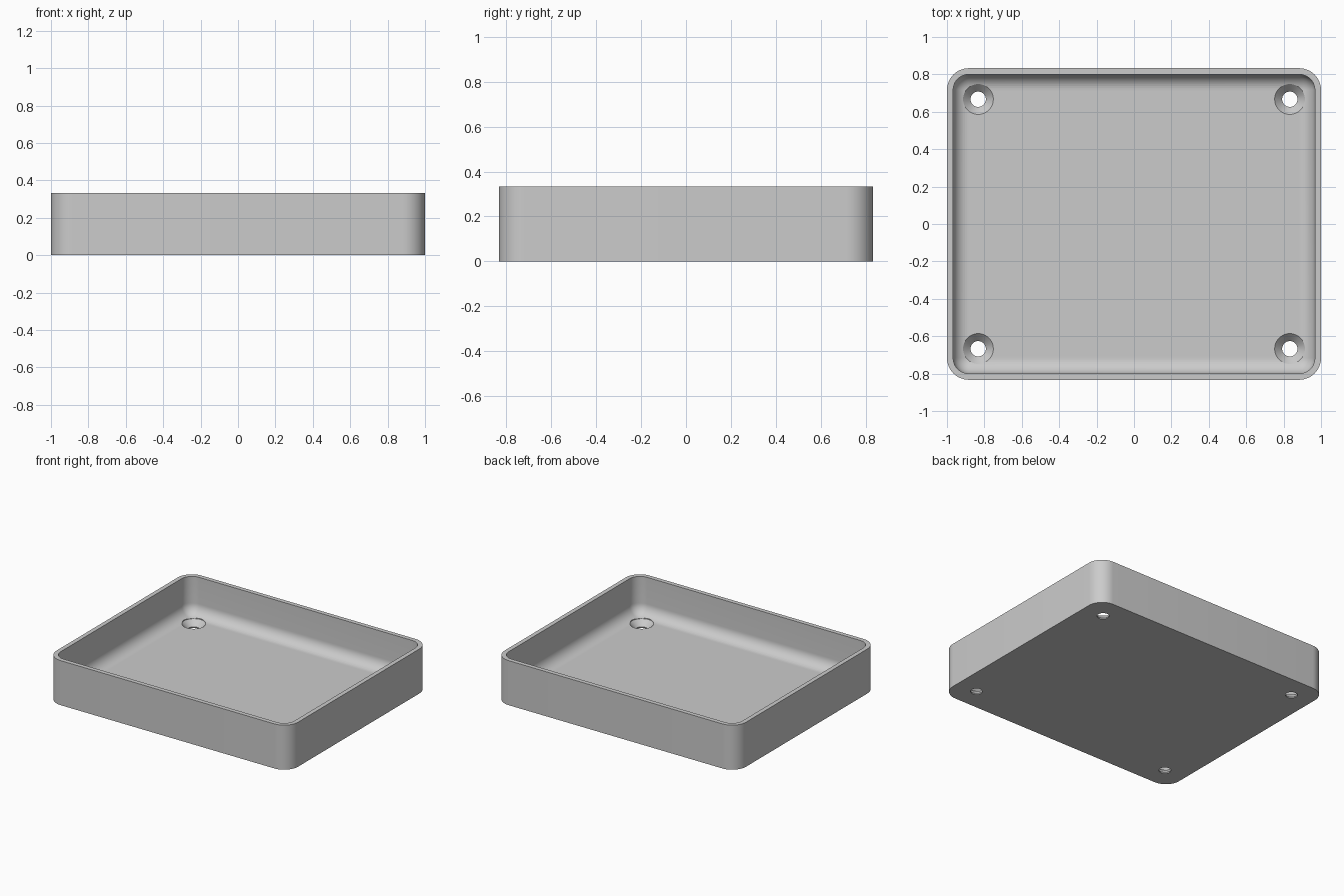
import bpy, bmesh, math

default = bpy.data.objects.get("Cube")
if default:
    bpy.data.objects.remove(default, do_unlink=True)

HALF_X, HALF_Y, HEIGHT = 1.0, 0.833, 0.333
CORNER, WALL, FLOOR = 0.117, 0.033, 0.05
FILLET = CORNER - WALL

grey = bpy.data.materials.new("plain grey")
grey.use_nodes = True
colour = (0.6, 0.6, 0.6, 1)
grey.diffuse_color = colour
grey.node_tree.nodes["Principled BSDF"].inputs["Base Color"].default_value = colour


def finish(name, bm):
    bmesh.ops.remove_doubles(bm, verts=bm.verts, dist=0.0001)
    bmesh.ops.recalc_face_normals(bm, faces=bm.faces)
    mesh = bpy.data.meshes.new(name)
    bm.to_mesh(mesh)
    bm.free()
    mesh.materials.append(grey)
    obj = bpy.data.objects.new(name, mesh)
    bpy.context.collection.objects.link(obj)
    return obj


def loft(bm, rings):
    """Skin closed rings of points in order and cap both ends."""
    loops = [[bm.verts.new(p) for p in ring] for ring in rings]
    for low, high in zip(loops, loops[1:]):
        for i in range(len(low)):
            j = (i + 1) % len(low)
            bm.faces.new((low[i], low[j], high[j], high[i]))
    bm.faces.new(loops[0])
    bm.faces.new(loops[-1])


def rounded_ring(inset, z, steps=12):
    """Rounded rectangle moved inward from the outer wall."""
    r = max(CORNER - inset, 0.002)
    cx, cy = HALF_X - inset - r, HALF_Y - inset - r
    points = []
    for quarter, (sx, sy) in enumerate(((1, 1), (-1, 1), (-1, -1), (1, -1))):
        for k in range(steps + 1):
            a = math.pi / 2 * (quarter + k / steps)
            points.append((sx * cx + r * math.cos(a), sy * cy + r * math.sin(a), z))
    return points


def circle(x, y, z, r, count=48):
    turn = 2 * math.pi / count
    return [(x + r * math.cos(i * turn), y + r * math.sin(i * turn), z) for i in range(count)]


# Tray: outer wall, flat rim, inner wall and filleted floor
rings = [rounded_ring(0, 0), rounded_ring(0, HEIGHT), rounded_ring(WALL, HEIGHT)]
for k in range(13):
    a = math.pi / 2 * k / 12
    rings.append(rounded_ring(WALL + FILLET * (1 - math.cos(a)),
                              FLOOR + FILLET * (1 - math.sin(a))))
bm = bmesh.new()
loft(bm, rings)
tray = finish("tray", bm)

# Countersunk screw holes in the four corners
bm = bmesh.new()
for sx in (-1, 1):
    for sy in (-1, 1):
        x, y = sx * 0.833, sy * 0.667
        loft(bm, [circle(x, y, z, r) for z, r in
                  ((-0.05, 0.041), (0.008, 0.041), (FLOOR, 0.081), (0.12, 0.081))])
cutter = finish("screw_hole_cutter", bm)
cutter.hide_render = True
cutter.hide_set(True)

cut = tray.modifiers.new("screw holes", 'BOOLEAN')
cut.operation = 'DIFFERENCE'
cut.solver = 'EXACT'
cut.object = cutter

bpy.ops.object.select_all(action='DESELECT')
tray.select_set(True)
bpy.context.view_layer.objects.active = tray
bpy.ops.object.modifier_apply(modifier=cut.name)
bpy.ops.object.shade_smooth_by_angle(angle=math.radians(30))
